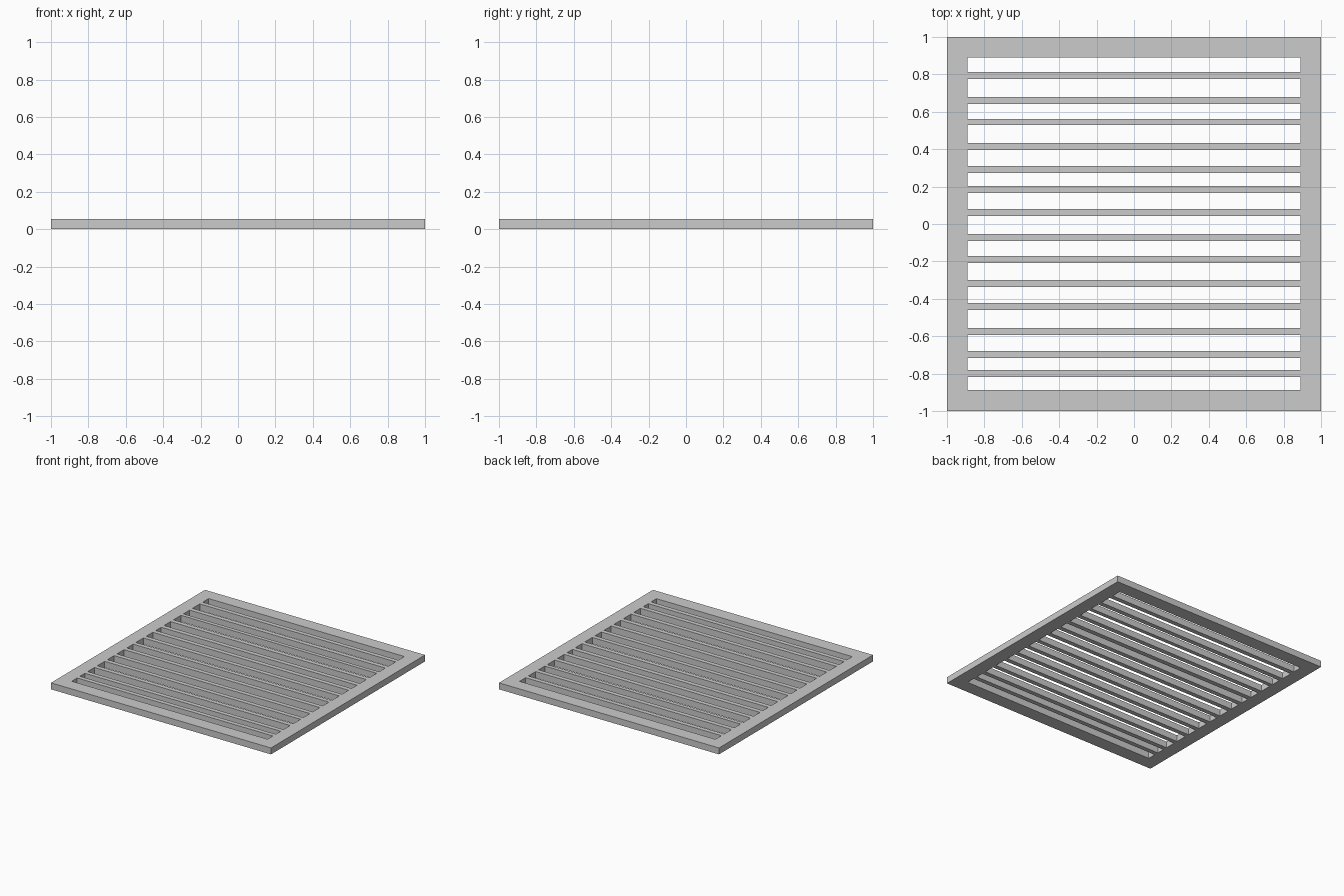
import bpy

if "Cube" in bpy.data.objects:
    bpy.data.objects.remove(bpy.data.objects["Cube"])

HEIGHT = 0.053
SLOT_X = 0.89
# Upper and lower y edge of each slot, back to front
SLOTS = [(0.89, 0.812), (0.775, 0.68), (0.642, 0.562), (0.53, 0.433),
         (0.395, 0.311), (0.273, 0.203), (0.165, 0.08), (0.043, -0.054),
         (-0.09, -0.171), (-0.208, -0.30), (-0.337, -0.423), (-0.46, -0.556),
         (-0.593, -0.68), (-0.717, -0.781), (-0.818, -0.888)]

curve = bpy.data.curves.new("slotted_grate", "CURVE")
curve.dimensions = "2D"
curve.fill_mode = "BOTH"
curve.extrude = HEIGHT / 2


def add_rectangle(x, y0, y1):
    """Closed outline; inner outlines become holes."""
    spline = curve.splines.new("POLY")
    spline.points.add(3)
    for p, (px, py) in zip(spline.points, [(-x, y0), (x, y0), (x, y1), (-x, y1)]):
        p.co = (px, py, 0, 1)
    spline.use_cyclic_u = True


# Square plate outline
add_rectangle(1, -1, 1)
# Slots between the slats
for top, bottom in SLOTS:
    add_rectangle(SLOT_X, bottom, top)

grate = bpy.data.objects.new("slotted_grate", curve)
bpy.context.collection.objects.link(grate)
grate.location.z = HEIGHT / 2

# Turn the outline into a solid mesh
bpy.context.view_layer.objects.active = grate
grate.select_set(True)
bpy.ops.object.convert(target="MESH")
bpy.ops.object.mode_set(mode="EDIT")
bpy.ops.mesh.select_all(action="SELECT")
bpy.ops.mesh.remove_doubles(threshold=0.0005)
bpy.ops.mesh.normals_make_consistent(inside=False)
bpy.ops.object.mode_set(mode="OBJECT")
bpy.ops.object.shade_flat()
